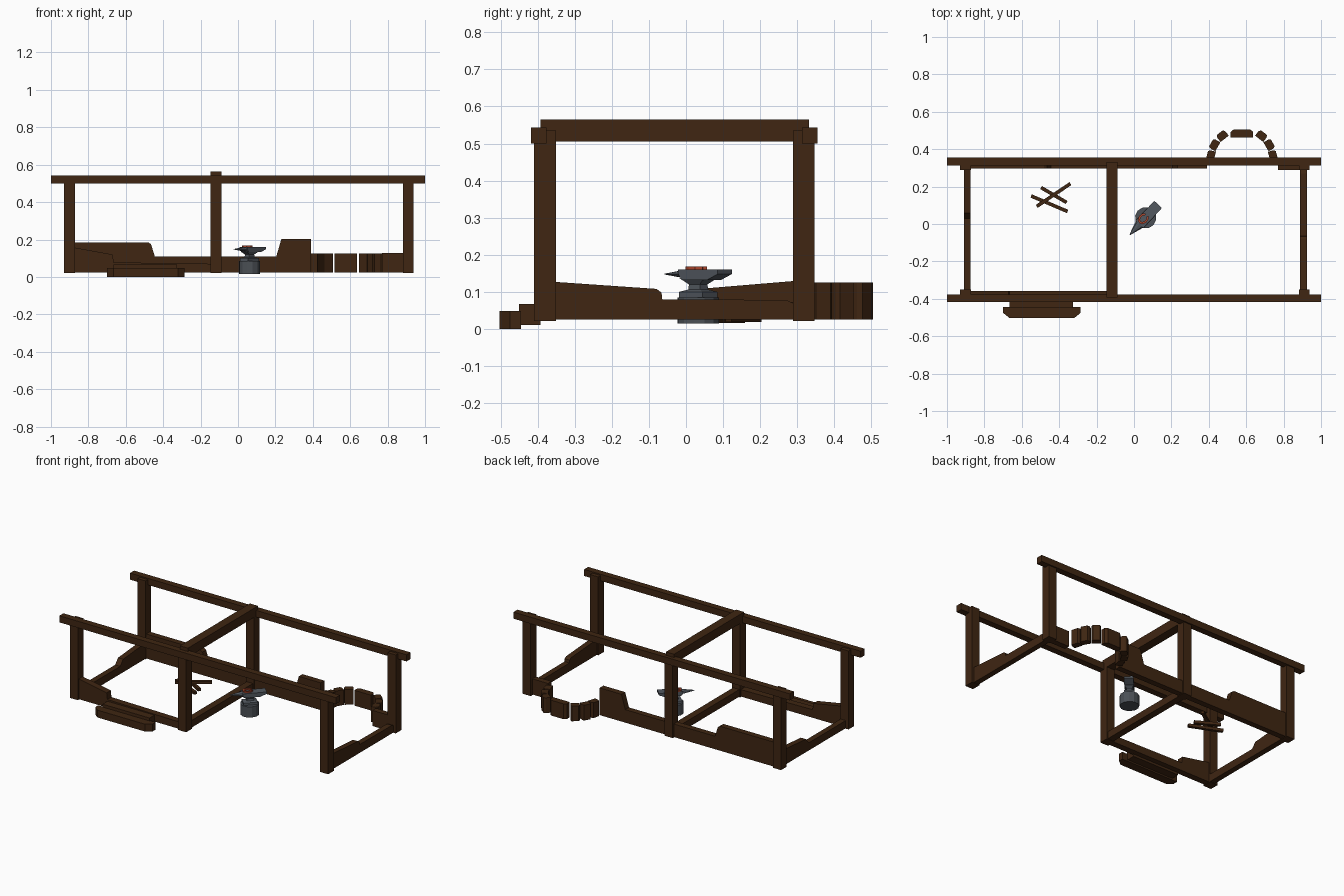
import bpy, bmesh, math
from mathutils import Vector, Matrix

if "Cube" in bpy.data.objects:
    bpy.data.objects.remove(bpy.data.objects["Cube"])

def mat(name, c):
    m = bpy.data.materials.new(name)
    m.diffuse_color = (*c, 1)
    m.use_nodes = True
    m.node_tree.nodes["Principled BSDF"].inputs["Base Color"].default_value = m.diffuse_color
    return m

WOOD = mat("dark wood", (0.050, 0.019, 0.006))
IRON = mat("iron", (0.085, 0.098, 0.115))
STONE = mat("grey base", (0.070, 0.080, 0.092))
HOT = mat("hot metal", (0.40, 0.06, 0.025))

def finish(name, bm, m):
    bmesh.ops.recalc_face_normals(bm, faces=bm.faces)
    me = bpy.data.meshes.new(name)
    bm.to_mesh(me)
    bm.free()
    me.materials.append(m)
    ob = bpy.data.objects.new(name, me)
    bpy.context.collection.objects.link(ob)
    return ob

def box(name, x, y, z, m=WOOD):
    bm = bmesh.new()
    bmesh.ops.create_cube(bm, size=1)
    for v in bm.verts:
        v.co = Vector([(r[0] + r[1]) / 2 + c * (r[1] - r[0]) for c, r in zip(v.co, (x, y, z))])
    return finish(name, bm, m)

def prism(name, pts, axis, a, b, m=WOOD, mtx=None):
    """Extrude a 2D profile along the given axis from a to b."""
    put = {'x': lambda p, t: (t, p[0], p[1]), 'y': lambda p, t: (p[0], t, p[1]),
           'z': lambda p, t: (p[0], p[1], t)}[axis]
    bm = bmesh.new()
    lo = [bm.verts.new(put(p, a)) for p in pts]
    hi = [bm.verts.new(put(p, b)) for p in pts]
    bm.faces.new(lo)
    bm.faces.new(hi)
    n = len(pts)
    for i in range(n):
        j = (i + 1) % n
        bm.faces.new((lo[i], lo[j], hi[j], hi[i]))
    if mtx:
        bm.transform(mtx)
    return finish(name, bm, m)

# Timber frame: rails, posts and cross beam
for side, rail, post in (("front", (-0.418, -0.376), (-0.41, -0.351)),
                         ("back", (0.313, 0.355), (0.289, 0.346))):
    box(side + "_top_rail", (-1, 1), rail, (0.50, 0.543))
    for where, x0 in (("left", -0.93), ("middle", -0.146), ("right", 0.881)):
        box(f"{side}_{where}_post", (x0, x0 + 0.058), post, (0.022, 0.535))
box("cross_beam", (-0.146, -0.088), (-0.392, 0.332), (0.505, 0.565))

# Low ruined walls between the posts
B = 0.025
prism("back_wall", [(-0.89, B), (-0.89, 0.185), (-0.48, 0.185), (-0.465, 0.175), (-0.445, 0.11),
                    (0.205, 0.11), (0.232, 0.203), (0.39, 0.203), (0.39, B)], 'y', 0.297, 0.335)
prism("front_wall", [(-0.89, B), (-0.89, 0.16), (-0.67, 0.12), (-0.665, 0.078),
                     (-0.13, 0.07), (-0.13, B)], 'y', -0.40, -0.358)
prism("right_wall", [(-0.37, B), (-0.37, 0.128), (-0.08, 0.108), (-0.066, 0.098), (-0.064, 0.08),
                     (0.27, 0.078), (0.30, 0.065), (0.30, B)], 'x', 0.888, 0.924)
prism("left_wall", [(-0.37, B), (-0.37, 0.075), (0.03, 0.075), (0.06, 0.11), (0.30, 0.13),
                    (0.30, B)], 'x', -0.91, -0.873)
box("middle_sill", (-0.14, -0.095), (-0.36, 0.30), (B, 0.072))
box("back_right_wall", (0.77, 0.89), (0.29, 0.327), (B, 0.127))

# Curved oven wall of separate blocks, mirrored about its middle
CX = 0.577
def block(name, x, y, ang, length):
    w, t = length / 2, 0.021
    pts = [(-w, -t), (w, -t), (w, t * 0.4), (w * 0.75, t), (-w * 0.75, t), (-w, t * 0.4)]
    m = Matrix.Translation((x, y, 0)) @ Matrix.Rotation(ang, 4, 'Z')
    prism(name, pts, 'z', B, 0.125, WOOD, m)

block("oven_block_middle", CX, 0.484, 0, 0.12)
for s, tag in ((-1, "left"), (1, "right")):
    for i, (dx, y, deg, ln) in enumerate(((0.105, 0.472, 38, 0.055), (0.147, 0.423, 60, 0.055),
                                          (0.166, 0.365, 75, 0.055))):
        block(f"oven_block_{tag}_{i + 1}", CX + s * dx, y, -s * math.radians(deg), ln)

# Two entrance steps with clipped corners
prism("lower_step", [(-0.70, -0.445), (-0.285, -0.445), (-0.285, -0.475), (-0.32, -0.503),
                     (-0.665, -0.503), (-0.70, -0.475)], 'z', 0.0, 0.048)
box("upper_step", (-0.665, -0.325), (-0.45, -0.392), (0.01, 0.067))

# Loose sticks on the floor
for i, (x0, y0, x1, y1, z) in enumerate(((-0.55, 0.15, -0.355, 0.067, 0.016),
                                         (-0.497, 0.195, -0.36, 0.115, 0.018),
                                         (-0.52, 0.094, -0.34, 0.216, 0.034))):
    d = Vector((x1 - x0, y1 - y0, 0))
    m = Matrix.Translation((x0, y0, z)) @ Matrix.Rotation(math.atan2(d.y, d.x), 4, 'Z')
    L, h = d.length, 0.0095
    prism(f"stick_{i + 1}", [(0, -h), (L, -h), (L, h), (0, h)], 'z', 0, 0.018, WOOD, m)

# Anvil on a round base, turned diagonally
AT = Matrix.Translation((0.062, 0.033, 0)) @ Matrix.Rotation(math.radians(47), 4, 'Z')
ring = lambda r, n: [(r * math.cos(2 * math.pi * i / n), r * math.sin(2 * math.pi * i / n)) for i in range(n)]
prism("anvil_base", ring(0.057, 12), 'z', 0.015, 0.085, STONE, AT)
def loft(name, sections):
    """Stack rectangles (half length, half width, height)."""
    bm = bmesh.new()
    prev = None
    for l, w, z in sections:
        cur = [bm.verts.new((a * l, b * w, z)) for a, b in ((-1, -1), (1, -1), (1, 1), (-1, 1))]
        if prev:
            for i in range(4):
                bm.faces.new((prev[i], prev[(i + 1) % 4], cur[(i + 1) % 4], cur[i]))
        else:
            bm.faces.new(cur)
        prev = cur
    bm.faces.new(prev)
    bm.transform(AT)
    return finish(name, bm, IRON)

loft("anvil_foot", [(0.043, 0.030, 0.085), (0.043, 0.030, 0.100), (0.022, 0.016, 0.106),
                    (0.020, 0.015, 0.120), (0.045, 0.026, 0.137)])
prism("anvil_body", [(-0.048, 0.148), (-0.048, 0.160), (0.098, 0.160), (0.098, 0.148),
                     (0.058, 0.132), (-0.035, 0.132)], 'y', -0.028, 0.028, IRON, AT)
# Anvil horn: tapered cone
bm = bmesh.new()
bmesh.ops.create_cone(bm, cap_ends=True, segments=8, radius1=0.026, radius2=0.003, depth=0.075)
bm.transform(AT @ Matrix.Translation((-0.085, 0, 0.148)) @ Matrix.Diagonal((1, 1, 0.45, 1))
             @ Matrix.Rotation(-math.pi / 2, 4, 'Y'))
finish("anvil_horn", bm, IRON)

# Glowing horseshoe on the anvil
arc = [math.radians(a) for a in range(20, 341, 40)]
shoe = [(0.032 * math.cos(a), 0.026 * math.sin(a)) for a in arc]
shoe += [(0.020 * math.cos(a), 0.015 * math.sin(a)) for a in reversed(arc)]
prism("hot_horseshoe", shoe, 'z', 0.160, 0.169, HOT, AT @ Matrix.Translation((-0.012, 0.006, 0)))
